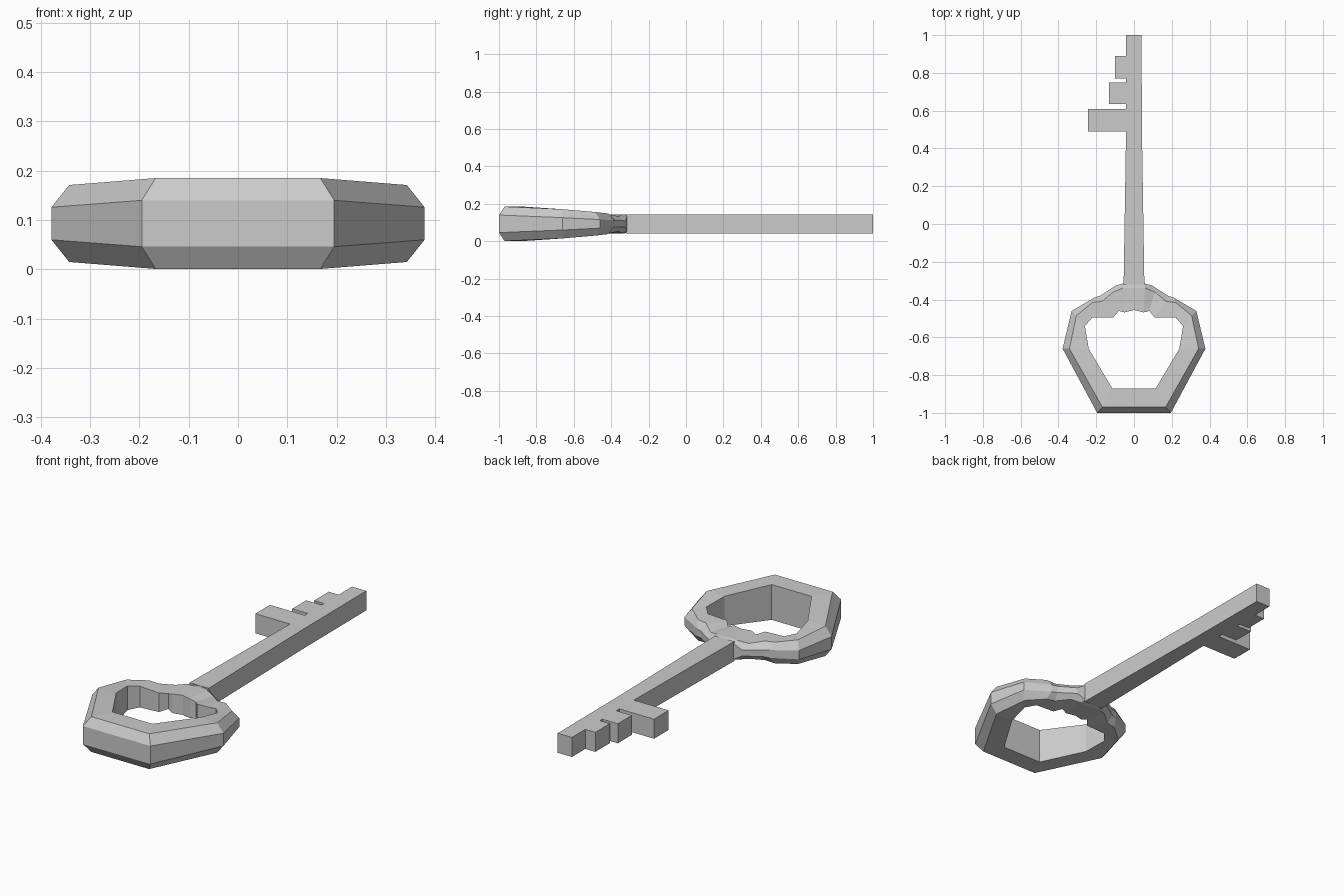
import bpy, bmesh

if "Cube" in bpy.data.objects:
    bpy.data.objects.remove(bpy.data.objects["Cube"])

MID = 0.093  # centre height of the key


def finish(bm, name):
    bmesh.ops.recalc_face_normals(bm, faces=bm.faces[:])
    mesh = bpy.data.meshes.new(name)
    bm.to_mesh(mesh)
    bm.free()
    obj = bpy.data.objects.new(name, mesh)
    bpy.context.collection.objects.link(obj)
    return obj


# Bow: right-half stations of (inner xy, bevel xy, outer xy, rim half height, edge half height)
half = [
    ((.115, -.87), (.167, -.97), (.195, -1.0), .092, .047),
    ((.240, -.66), (.342, -.66), (.378, -.66), .078, .033),
    ((.260, -.54), (.305, -.485), (.330, -.46), .063, .023),
    ((.220, -.495), (.220, -.415), (.210, -.39), .055, .020),
    ((.110, -.495), (.170, -.41), (.180, -.38), .050, .018),
    ((.080, -.46), (.110, -.36), (.095, -.325), .040, .016),
    ((.050, -.468), (.060, -.34), (.055, -.315), .050, .040),
]


def flip(s):
    return tuple((-p[0], p[1]) for p in s[:3]) + s[3:]


crown = ((0, -.455), (0, -.34), (0, -.315), .051, .050)
stations = half + [crown] + [flip(s) for s in reversed(half)]

bm = bmesh.new()
rings = []
for inner, bevel, outer, rim, edge in stations:
    section = [(inner, rim), (bevel, rim), (outer, edge),
               (outer, -edge), (bevel, -rim), (inner, -rim)]
    rings.append([bm.verts.new((x, y, MID + h)) for (x, y), h in section])
for i, a in enumerate(rings):
    b = rings[(i + 1) % len(rings)]
    for j in range(6):
        k = (j + 1) % 6
        bm.faces.new((a[j], b[j], b[k], a[k]))
finish(bm, "bow")

# Shaft and teeth: one flat outline extruded upward
outline = [(-.055, -.32), (.055, -.32), (.042, .49), (.04, 1), (-.042, 1)]
for y_top, y_low, x in [(.89, .77, -.10), (.75, .635, -.132), (.61, .49, -.243)]:
    outline += [(-.042, y_top), (x, y_top), (x, y_low), (-.042, y_low)]

bm = bmesh.new()
face = bm.faces.new([bm.verts.new((x, y, MID - .051)) for x, y in outline])
top = bmesh.ops.extrude_face_region(bm, geom=[face])["geom"]
bmesh.ops.translate(bm, vec=(0, 0, .102),
                    verts=[v for v in top if isinstance(v, bmesh.types.BMVert)])
finish(bm, "shaft_and_teeth")
